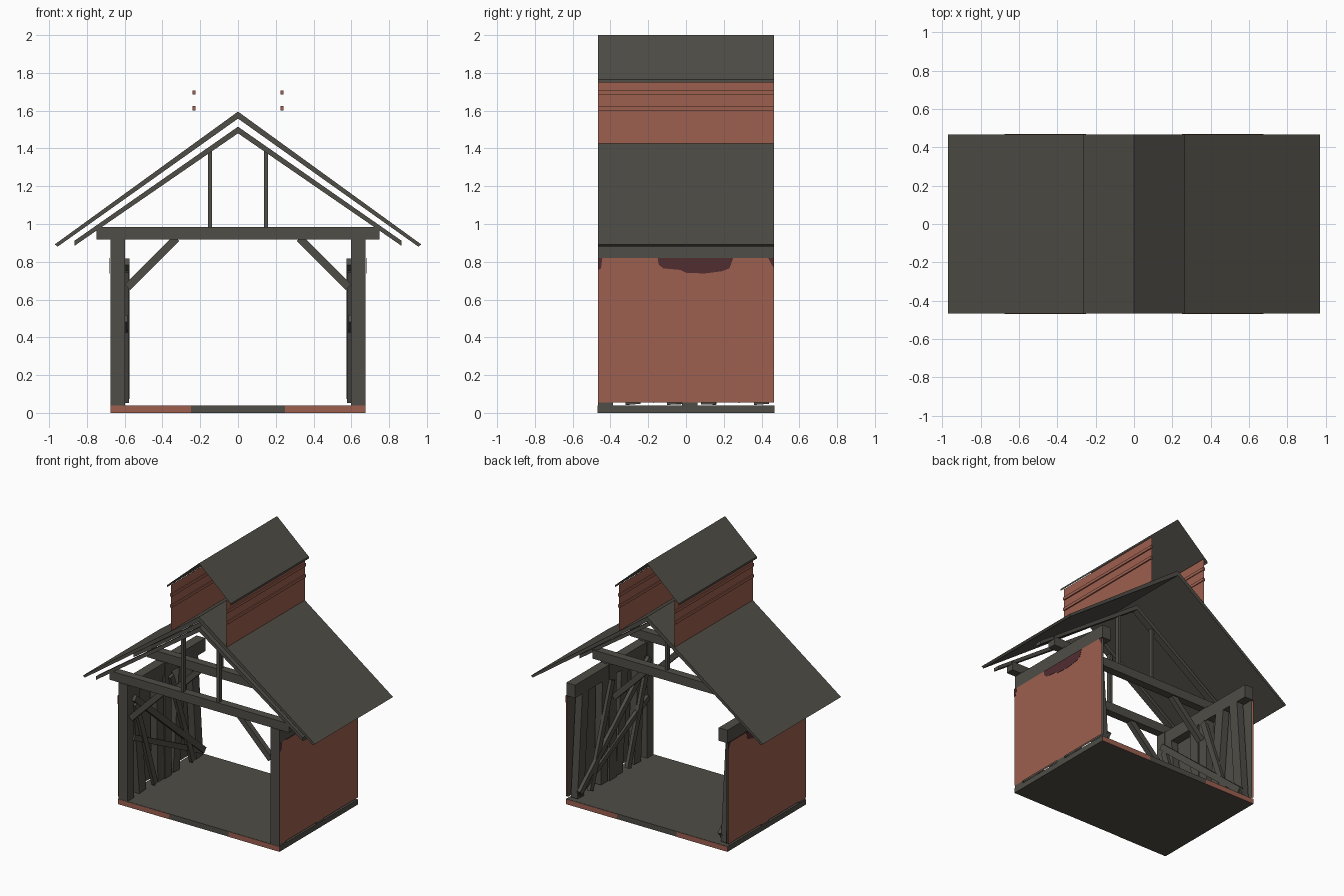
import bpy, bmesh, math, random
from mathutils import Vector

if "Cube" in bpy.data.objects:
    bpy.data.objects.remove(bpy.data.objects["Cube"])

random.seed(4)


def mat(name, col):
    m = bpy.data.materials.new(name)
    m.diffuse_color = (*col, 1)
    m.use_nodes = True
    m.node_tree.nodes["Principled BSDF"].inputs["Base Color"].default_value = m.diffuse_color
    return m


TIMBER = mat("dark_timber", (0.078, 0.074, 0.062))
BROWN = mat("red_brown_boards", (0.335, 0.117, 0.079))
MAROON = mat("maroon_stain", (0.08, 0.026, 0.03))
L = 0.467  # half length of the shed


def extrude(name, pts, axis, a, b, m):
    """Extrude a polygon (xz for axis 'y', yz for axis 'x') from a to b; a == b gives a sheet."""
    place = (lambda p, t: (p[0], t, p[1])) if axis == 'y' else (lambda p, t: (t, p[0], p[1]))
    bm = bmesh.new()
    lo = [bm.verts.new(place(p, a)) for p in pts]
    bm.faces.new(lo)
    if a != b:
        hi = [bm.verts.new(place(p, b)) for p in pts]
        bm.faces.new(hi[::-1])
        n = len(pts)
        for i in range(n):
            bm.faces.new((lo[i], hi[i], hi[(i + 1) % n], lo[(i + 1) % n]))
        bmesh.ops.recalc_face_normals(bm, faces=bm.faces)
    me = bpy.data.meshes.new(name)
    bm.to_mesh(me)
    bm.free()
    me.materials.append(m)
    ob = bpy.data.objects.new(name, me)
    bpy.context.collection.objects.link(ob)
    return ob


def rect(u0, v0, u1, v1):
    return [(u0, v0), (u1, v0), (u1, v1), (u0, v1)]


def bar(p, q, w):
    """Outline of a straight bar of width w from p to q."""
    p, q = Vector(p), Vector(q)
    d = (q - p).normalized() * w / 2
    n = Vector((-d.y, d.x))
    return [tuple(p + n), tuple(q + n), tuple(q - n), tuple(p - n)]


def sloped_sheet(name, pts, m):
    """Zero-thickness sheet following an xz line along the shed length."""
    me = bpy.data.meshes.new(name)
    v = [(x, y, z) for x, z in pts for y in (-L, L)]
    me.from_pydata(v, [], [(2 * i, 2 * i + 1, 2 * i + 3, 2 * i + 2) for i in range(len(pts) - 1)])
    me.materials.append(m)
    bpy.context.collection.objects.link(bpy.data.objects.new(name, me))


# floor slab with brown end strips
extrude("floor", rect(-0.675, 0, 0.675, 0.04), 'y', -L, L, TIMBER)
for s in (1, -1):
    for y in (-L, L):
        extrude("floor_end_strip", rect(s * 0.25, 0, s * 0.675, 0.038), 'y', y - 0.002, y + 0.002, BROWN)

# two identical trusses: front and middle
for y0 in (-L, -0.02):
    y1 = y0 + 0.08
    ya, yb = y0 + 0.005, y0 + 0.065
    extrude("tie_beam", rect(-0.75, 0.918, 0.75, 0.985), 'y', ya, yb, TIMBER)
    for s in (1, -1):
        extrude("post", rect(s * 0.597, 0.04, s * 0.674, 0.92), 'y', y0, y1, TIMBER)
        extrude("knee_brace", bar((s * 0.585, 0.665), (s * 0.325, 0.925), 0.042), 'y', ya + 0.01, yb - 0.01, TIMBER)
        extrude("king_strut", rect(s * 0.138, 0.98, s * 0.16, 1.4), 'y', ya + 0.01, yb - 0.02, TIMBER)
        extrude("inner_rafter", [(0, 1.515), (s * 0.865, 0.912), (s * 0.865, 0.885), (0, 1.48)],
                'y', ya, yb - 0.01, TIMBER)

# main roof
for s in (1, -1):
    extrude("main_roof", [(0, 1.595), (s * 0.97, 0.892), (s * 0.955, 0.88), (0, 1.558)], 'y', -L, L, TIMBER)

# side walls, mirrored
for s in (1, -1):
    extrude("wall_cladding", rect(-L, 0.055, L, 0.82), 'x', s * 0.677, s * 0.677, BROWN)
    extrude("wall_lining", rect(-L, 0.055, L, 0.82), 'x', s * 0.664, s * 0.664, TIMBER)
    extrude("wall_plate", rect(-L, 0.82, L, 0.918), 'x', s * 0.6, s * 0.674, TIMBER)
    # stains running down from the wall plate
    stain = [(-0.15, 0.82), (-0.145, 0.785), (-0.12, 0.765), (-0.03, 0.757), (0.0, 0.742), (0.1, 0.738),
             (0.19, 0.75), (0.23, 0.765), (0.25, 0.82)]
    extrude("wall_stain", stain, 'x', s * 0.678, s * 0.68, MAROON)
    extrude("wall_stain_front", [(-L, 0.82), (-L, 0.755), (-0.45, 0.765), (-0.443, 0.82)],
            'x', s * 0.678, s * 0.68, MAROON)
    extrude("wall_stain_back", [(L, 0.82), (L, 0.765), (0.45, 0.79), (0.435, 0.82)],
            'x', s * 0.678, s * 0.68, MAROON)
    # leaning inner studs
    for i, yb in enumerate((-0.28, -0.06, 0.12, 0.4)):
        lean = random.uniform(-0.09, 0.09)
        extrude("leaning_stud", bar((yb, 0.045), (yb + lean if i < 3 else yb - 0.06, 0.83), 0.08),
                'x', s * 0.6, s * 0.655, TIMBER)
    # long crossing wall braces
    extrude("falling_brace", bar((-0.4, 0.8), (0.43, 0.09), 0.045), 'x', s * 0.575, s * 0.6, TIMBER)
    extrude("rising_brace", bar((0.43, 0.08), (-0.4, 0.5), 0.04), 'x', s * 0.585, s * 0.61, TIMBER)
    extrude("steep_brace", bar((0.3, 0.06), (0.04, 0.8), 0.045), 'x', s * 0.578, s * 0.603, TIMBER)
    extrude("steep_brace", bar((-0.15, 0.06), (-0.38, 0.75), 0.045), 'x', s * 0.578, s * 0.603, TIMBER)

# ridge lantern: thin walls, battens and open-ended roof
for s in (1, -1):
    extrude("lantern_wall", rect(-L, 1.425, L, 1.775), 'x', s * 0.232, s * 0.232, BROWN)
    for z in (1.602, 1.686):
        extrude("lantern_batten", rect(s * 0.226, z, s * 0.241, z + 0.022), 'y', -L, L, BROWN)
sloped_sheet("lantern_roof", [(-0.265, 1.75), (-0.265, 1.765), (0, 2.0), (0.265, 1.765), (0.265, 1.75)], TIMBER)
